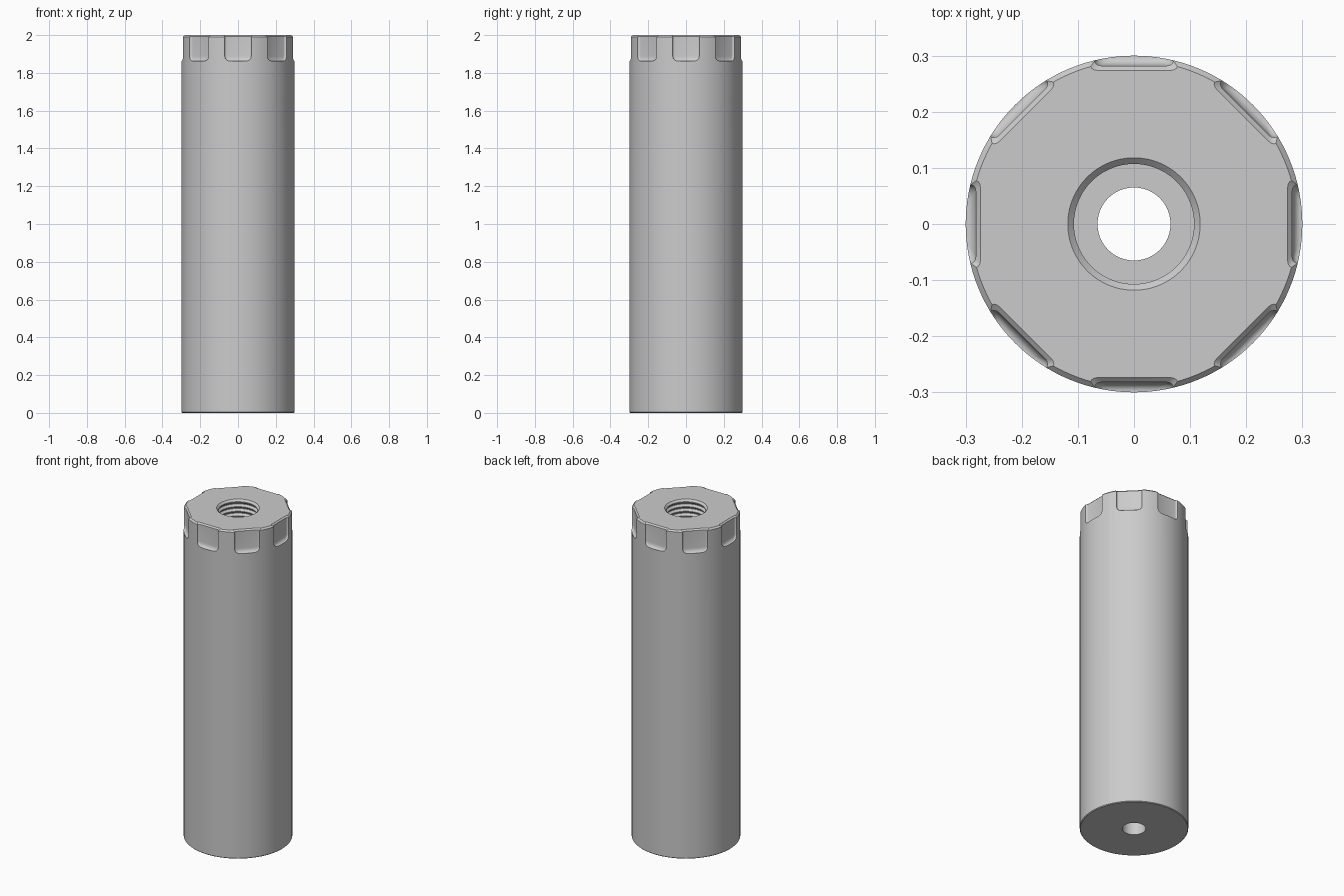
import bpy, bmesh
from math import sin, cos, pi

if "Cube" in bpy.data.objects:
    bpy.data.objects.remove(bpy.data.objects["Cube"])

SEG = 128


def make_object(name, bm):
    bmesh.ops.recalc_face_normals(bm, faces=bm.faces)
    mesh = bpy.data.meshes.new(name)
    bm.to_mesh(mesh)
    bm.free()
    obj = bpy.data.objects.new(name, mesh)
    bpy.context.collection.objects.link(obj)
    return obj


def bridge(bm, a, b):
    n = len(a)
    for i in range(n):
        j = (i + 1) % n
        bm.faces.new((a[i], a[j], b[j], b[i]))


# Tube body: closed profile (radius, z) turned around the z axis
profile = [(0.065, 0), (0.296, 0), (0.3, 0.004), (0.3, 1.991), (0.291, 2), (0.118, 2), (0.107, 1.989)]
PITCH, TURNS = 0.028, 10
for i in range(TURNS):
    z = 1.984 - i * PITCH
    profile += [(0.107, z), (0.118, z - 0.011), (0.118, z - 0.014), (0.107, z - 0.025)]
floor_z = 1.984 - TURNS * PITCH
profile += [(0.107, floor_z), (0.065, floor_z)]

bm = bmesh.new()
rings = [[bm.verts.new((r * cos(2 * pi * k / SEG), r * sin(2 * pi * k / SEG), z)) for k in range(SEG)]
         for r, z in profile]
for i in range(len(rings)):
    bridge(bm, rings[i], rings[(i + 1) % len(rings)])
body = make_object("tube_body", bm)


# Wrench-flat cutters: rounded pocket outlines stacked in z, flared at the top
def outline(inset_w, inset_d):
    w, d, r = 0.071 - inset_w, 0.282 + inset_d, 0.012
    pts = [(0.4, -w)]
    pts += [(d + r - r * sin(t * pi / 8), -w + r - r * cos(t * pi / 8)) for t in range(5)]
    return pts + [(x, -y) for x, y in reversed(pts)]


levels = []
for t in range(6):
    a = t * pi / 10
    levels.append((1.862 + 0.026 * (1 - cos(a)), 0.026 * (1 - sin(a)), 0.014 * (1 - sin(a))))
levels += [(1.992, 0, 0), (2.012, -0.02, -0.02)]

bm = bmesh.new()
for k in range(8):
    c, s = cos(k * pi / 4), sin(k * pi / 4)
    loops = [[bm.verts.new((x * c - y * s, x * s + y * c, z)) for x, y in outline(iw, di)]
             for z, iw, di in levels]
    for a, b in zip(loops, loops[1:]):
        bridge(bm, a, b)
    bm.faces.new(loops[0])
    bm.faces.new(loops[-1])
cutter = make_object("flat_cutters", bm)

# Cut the flats, then remove the cutters
mod = body.modifiers.new("flats", 'BOOLEAN')
mod.operation = 'DIFFERENCE'
mod.solver = 'EXACT'
mod.object = cutter
bpy.context.view_layer.objects.active = body
body.select_set(True)
bpy.ops.object.modifier_apply(modifier="flats")
bpy.data.objects.remove(cutter)

bpy.ops.object.shade_smooth_by_angle(angle=pi / 6)
